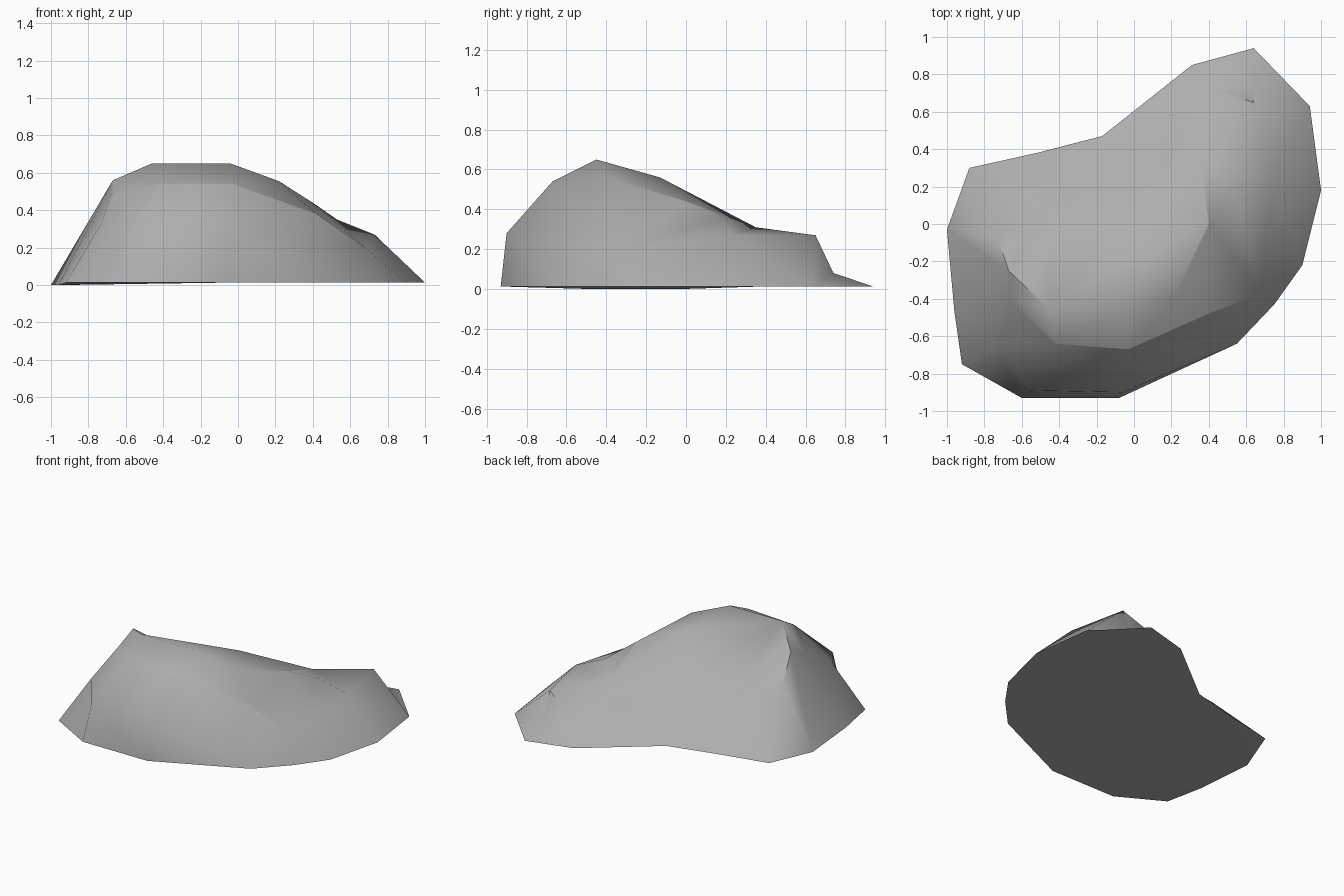
import bpy
import bmesh
import math
from mathutils import Vector
from mathutils.geometry import delaunay_2d_cdt

default_cube = bpy.data.objects.get("Cube")
if default_cube:
    bpy.data.objects.remove(default_cube, do_unlink=True)

BASE_HEIGHT = 0.013

# Ground outline of the boulder, counter-clockwise
outline = [
    (-.6, -.93), (-.08, -.93), (.55, -.64), (.75, -.43), (.9, -.22),
    (1, .18), (.94, .63), (.64, .94), (.31, .85), (-.17, .47),
    (-.52, .38), (-.88, .3), (-1, -.03), (-.96, -.47), (-.92, -.75),
]

# Corners where several creases meet
left_notch = (-.73, -.07, .4)
left_brow = (-.67, -.25, .56)
left_cheek = (-.67, -.4, .5)
left_hip = (-.73, -.65, .33)
left_peak = (-.46, -.45, .65)
right_peak = (-.04, -.45, .65)
right_brow = (.42, -.47, .38)
right_hip = (.68, -.38, .2)
right_saddle = (.4, 0, .44)
shelf_corner = (.73, .23, .27)
shelf_back = (.64, .65, .27)
shelf_foot = (.64, .74, .08)
ridge_foot = (.36, .35, .31)

# Crisp creases: the front shoulder, the left brow and the shelf cliff
shoulder = [left_hip, left_cheek, (-.42, -.64, .54), (-.03, -.67, .54),
            right_brow, right_hip]
left_edge = [left_notch, left_brow, left_cheek]
right_edge = [(.22, -.38, .555), right_saddle, ridge_foot]
cliff = [(.36, .74, .08), shelf_back, shelf_foot]

# Soft creases that run across the stone
waist = [left_hip, (-.56, -.89, .28), (-.06, -.9, .28), (.4, -.62, .22),
         right_hip, shelf_corner, shelf_back]
saddle = [right_brow, right_saddle, (.53, .18, .35), shelf_corner]
summit = [left_brow, left_peak, right_peak, (.22, -.38, .555)]
back_ridge = [right_peak, (.1, -.13, .56), ridge_foot, shelf_back]
back_hollow = [left_notch, (-.43, .14, .25), (-.03, .11, .28), (.24, .41, .22), ridge_foot]


def collect_creases(creases, points):
    """Merge crease lines into shared points and return the edges between them."""
    edges = []
    for crease in creases:
        ids = [points.setdefault(point, len(points)) for point in crease]
        edges.extend(zip(ids, ids[1:]))
    return edges


def make_material(name, colour):
    material = bpy.data.materials.new(name)
    material.use_nodes = True
    material.diffuse_color = colour
    shader = material.node_tree.nodes["Principled BSDF"]
    shader.inputs["Base Color"].default_value = colour
    shader.inputs["Roughness"].default_value = 0.9
    return material


def build_boulder():
    # The left rim dips slightly to touch the ground
    ground = [(x, y, 0 if x < -.95 else BASE_HEIGHT) for x, y in outline]
    ground.append(ground[0])
    table = {}
    crisp = collect_creases([shoulder, left_edge, right_edge, cliff], table)
    soft = collect_creases([ground, waist, saddle, summit, back_ridge, back_hollow], table)
    points = list(table)

    # Upper skin: triangles stretched between the creases
    flat = [Vector(point[:2]) for point in points]
    result = delaunay_2d_cdt(flat, crisp + soft, [], 1, 1e-5)
    places, triangles, sources = result[0], result[2], result[3]

    bm = bmesh.new()
    verts, vert_of = [], {}
    for place, source in zip(places, sources):
        height = points[source[0]][2] if source else BASE_HEIGHT
        verts.append(bm.verts.new((place.x, place.y, height)))
        vert_of.update((i, verts[-1]) for i in source)
    for triangle in triangles:
        bm.faces.new([verts[i] for i in triangle])
    for a, b in crisp:
        edge = bm.edges.get((vert_of[a], vert_of[b]))
        if edge:
            edge.smooth = False

    # Underside
    rim = [edge for edge in bm.edges if edge.is_boundary]
    underside = bmesh.ops.holes_fill(bm, edges=rim, sides=0)["faces"]
    bmesh.ops.triangulate(bm, faces=underside)
    bmesh.ops.recalc_face_normals(bm, faces=bm.faces[:])

    mesh = bpy.data.meshes.new("boulder")
    bm.to_mesh(mesh)
    bm.free()
    boulder = bpy.data.objects.new("boulder", mesh)
    bpy.context.collection.objects.link(boulder)
    return boulder


boulder = build_boulder()
boulder.data.materials.append(make_material("stone_grey", (.42, .42, .42, 1)))

# Soft facets, with the hard breaks kept crisp
bpy.ops.object.select_all(action="DESELECT")
boulder.select_set(True)
bpy.context.view_layer.objects.active = boulder
bpy.ops.object.shade_smooth_by_angle(angle=math.radians(52))
